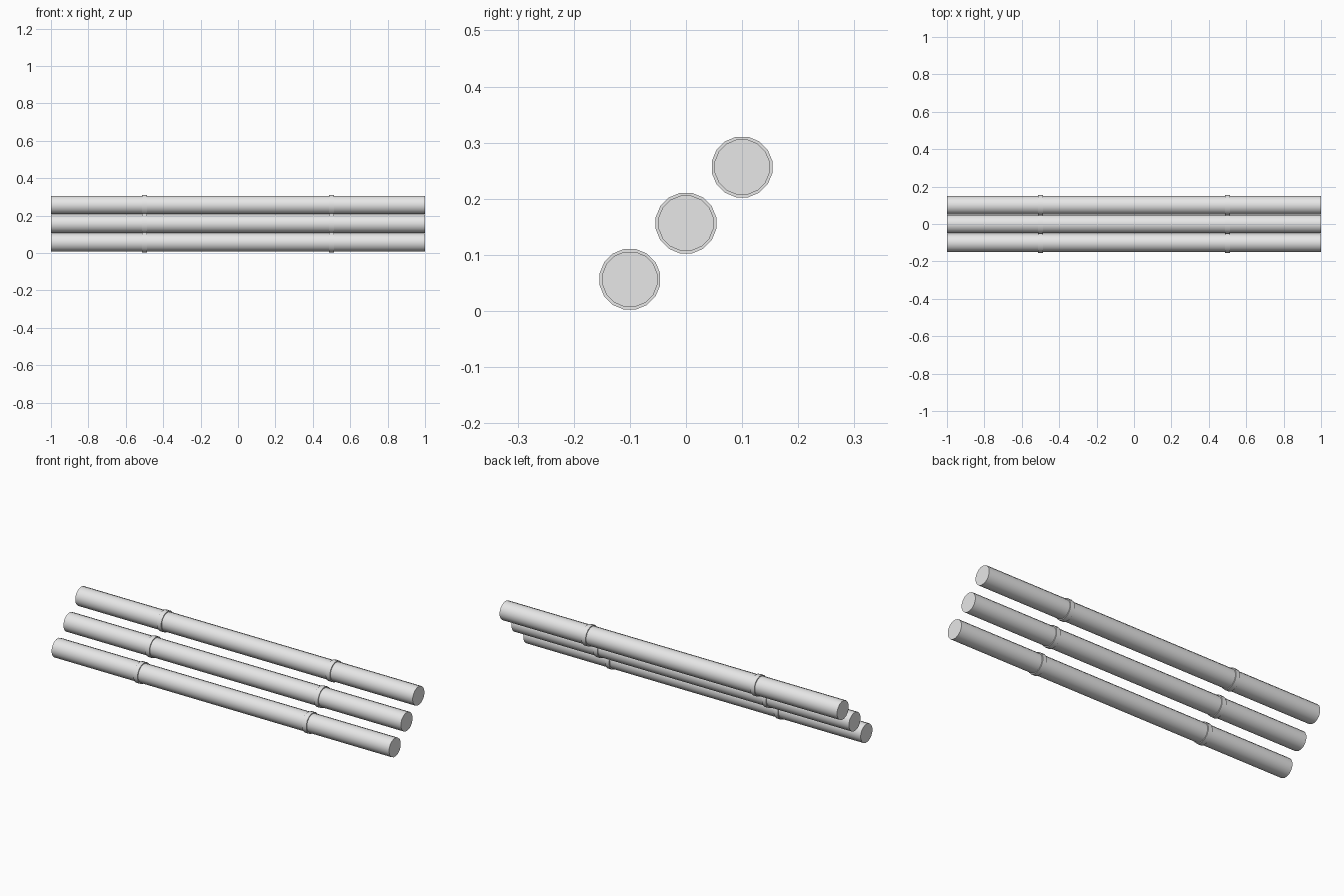
import bpy, math
from mathutils import Matrix

if "Cube" in bpy.data.objects:
    bpy.data.objects.remove(bpy.data.objects["Cube"])

grey = bpy.data.materials.new("light grey")
grey.diffuse_color = (0.8, 0.8, 0.8, 1)
grey.use_nodes = True
grey.node_tree.nodes["Principled BSDF"].inputs["Base Color"].default_value = grey.diffuse_color


def rod(name, x, y, z, radius, length, sides):
    """Cylinder lying along x, turned so a flat side faces down."""
    bpy.ops.mesh.primitive_cylinder_add(vertices=sides, radius=radius, depth=length)
    ob = bpy.context.object
    ob.name = name
    ob.data.transform(Matrix.Rotation(math.pi / 2, 4, 'Y')
                      @ Matrix.Rotation(math.pi / sides, 4, 'Z'))
    ob.location = (x, y, z)
    ob.data.materials.append(grey)
    bpy.ops.object.shade_smooth_by_angle(angle=math.radians(35))


# Three stepped pipes, each with two collars
for i in range(3):
    y, z = -0.1 + 0.1 * i, 0.0565 + 0.1 * i
    rod(f"pipe_{i + 1}", 0, y, z, 0.05, 2.0, 16)
    for side, x in (("left", -0.5), ("right", 0.5)):
        rod(f"collar_{i + 1}_{side}", x, y, z, 0.055, 0.025, 16)
